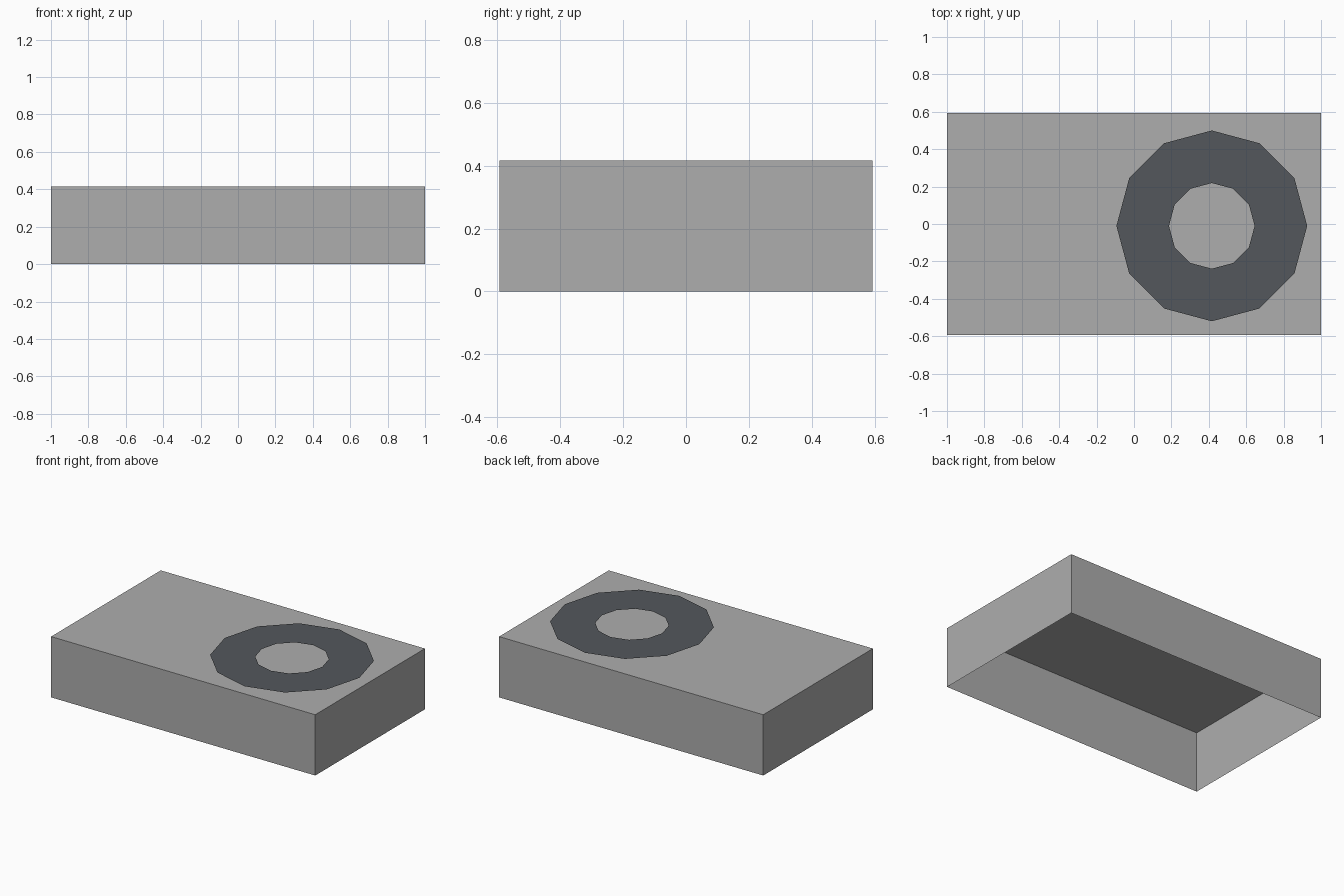
import bpy, bmesh, math

if "Cube" in bpy.data.objects:
    bpy.data.objects.remove(bpy.data.objects["Cube"])

HALF_X, HALF_Y, HEIGHT = 1.0, 0.593, 0.416


def material(name, color):
    mat = bpy.data.materials.new(name)
    mat.diffuse_color = (*color, 1.0)
    mat.use_nodes = True
    mat.node_tree.nodes["Principled BSDF"].inputs["Base Color"].default_value = mat.diffuse_color
    return mat


def add_object(name, bm, mat):
    mesh = bpy.data.meshes.new(name)
    bm.to_mesh(mesh)
    bm.free()
    mesh.materials.append(mat)
    obj = bpy.data.objects.new(name, mesh)
    bpy.context.collection.objects.link(obj)
    return obj


light_grey = material("light grey", (0.42, 0.42, 0.42))
dark_grey = material("dark slate grey", (0.088, 0.097, 0.107))

# Box cover: thin shell, open underneath
bm = bmesh.new()
bmesh.ops.create_cube(bm, size=1.0)
for v in bm.verts:
    v.co = (v.co.x * 2 * HALF_X, v.co.y * 2 * HALF_Y, (v.co.z + 0.5) * HEIGHT)
bm.normal_update()
bottom = [f for f in bm.faces if f.normal.z < -0.9]
bmesh.ops.delete(bm, geom=bottom, context='FACES_ONLY')
add_object("box_cover", bm, light_grey)

# Flat twelve-sided ring lying just above the top
SIDES = 12
bm = bmesh.new()
loops = []
for radius in (0.51, 0.229):
    loops.append([bm.verts.new((radius * math.cos(math.tau * i / SIDES),
                                radius * math.sin(math.tau * i / SIDES), 0))
                  for i in range(SIDES)])
outer, inner = loops
for i in range(SIDES):
    j = (i + 1) % SIDES
    bm.faces.new((outer[i], outer[j], inner[j], inner[i]))
ring = add_object("top_ring", bm, dark_grey)
ring.location = (0.416, -0.01, HEIGHT + 0.01)
